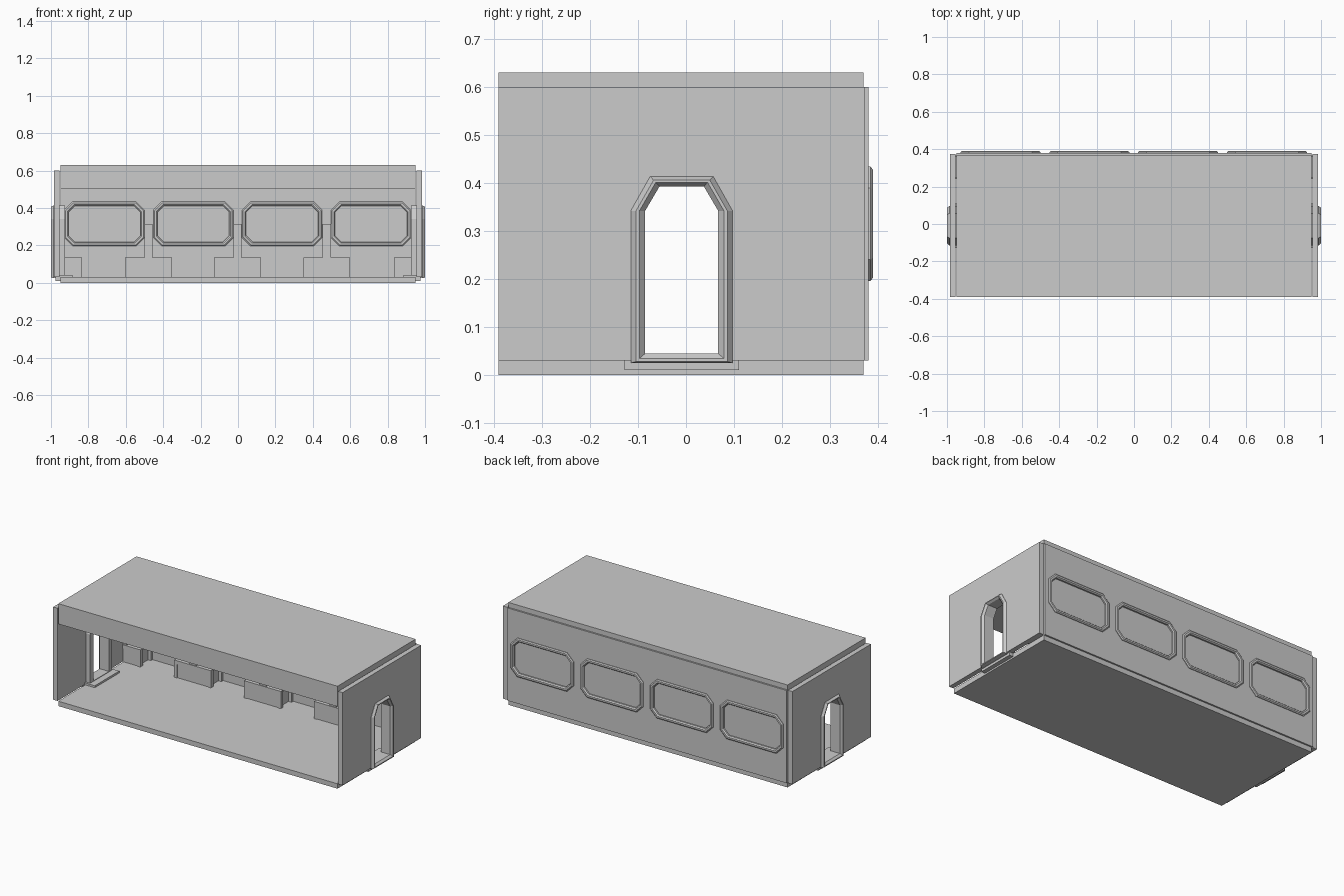
import bpy, bmesh
from mathutils import Matrix

if "Cube" in bpy.data.objects:
    bpy.data.objects.remove(bpy.data.objects["Cube"])

# local (u, v, depth) -> world axes
BACK = Matrix(((1, 0, 0), (0, 0, 1), (0, 1, 0))).to_4x4()
END = Matrix(((0, 0, 1), (1, 0, 0), (0, 1, 0))).to_4x4()


def finish(name, bm):
    bmesh.ops.recalc_face_normals(bm, faces=bm.faces)
    me = bpy.data.meshes.new(name)
    bm.to_mesh(me)
    bm.free()
    ob = bpy.data.objects.new(name, me)
    bpy.context.collection.objects.link(ob)
    return ob


def box(name, x0, x1, y0, y1, z0, z1):
    bm = bmesh.new()
    bmesh.ops.create_cube(bm, size=1)
    for v in bm.verts:
        v.co = ((x0 + x1) / 2 + v.co.x * (x1 - x0),
                (y0 + y1) / 2 + v.co.y * (y1 - y0),
                (z0 + z1) / 2 + v.co.z * (z1 - z0))
    return finish(name, bm)


def plate(name, loops, d0, d1, mat):
    """Flat slab; the first loop is the outline, the rest are holes."""
    bm = bmesh.new()
    edges = []
    for loop in loops:
        vs = [bm.verts.new((u, v, d0)) for u, v in loop]
        edges += [bm.edges.new((vs[i - 1], vs[i])) for i in range(len(vs))]
    bmesh.ops.triangle_fill(bm, use_beauty=True, use_dissolve=False, edges=edges)
    ext = bmesh.ops.extrude_face_region(bm, geom=bm.faces[:], use_keep_orig=True)
    for v in ext["geom"]:
        if isinstance(v, bmesh.types.BMVert):
            v.co.z = d1
    bm.transform(mat)
    return finish(name, bm)


def ring(name, sections, mat):
    """Frame made by joining outlines given as (depth, points) in a closed circuit."""
    bm = bmesh.new()
    rows = [[bm.verts.new((u, v, d)) for u, v in pts] for d, pts in sections]
    for j in range(len(rows)):
        a, b = rows[j - 1], rows[j]
        for i in range(len(a)):
            bm.faces.new((a[i - 1], a[i], b[i], b[i - 1]))
    bm.transform(mat)
    return finish(name, bm)


def rect(u0, u1, v0, v1):
    return [(u0, v0), (u1, v0), (u1, v1), (u0, v1)]


def window(cx, o):
    """Chamfered window outline, shrunk by o."""
    w, h, c, cz = 0.214 - o, 0.119 - o, 0.045 - 0.5 * o, 0.315
    q = [(w, h - c), (w - c, h)]
    pts = q + [(-u, v) for u, v in reversed(q)]
    pts += [(-u, -v) for u, v in pts]
    return [(cx + u, cz + v) for u, v in pts]


def door(o, bottom):
    """Doorway outline with cut top corners, grown by o."""
    w, t, top = 0.076 + o, 0.046 + 0.66 * o, 0.393 + 0.68 * o
    pts = [(-w, bottom), (w, bottom), (w, 0.342), (t, top), (-t, top), (-w, 0.342)]
    return [(u - 0.009, v) for u, v in pts]


# floor and roof
box("floor", -0.95, 0.95, -0.39, 0.37, 0, 0.03)
box("roof", -0.95, 0.95, -0.39, 0.37, 0.505, 0.63)

# back wall with four windows
centres = [-0.714 + 0.475 * i for i in range(4)]
plate("back_wall", [rect(-0.95, 0.95, 0.03, 0.6)] + [window(c, 0.015) for c in centres],
      0.36, 0.38, BACK)
for c in centres:
    ring("window_frame", [(0.378, window(c, 0)), (0.384, window(c, 0)),
                          (0.389, window(c, 0.006)), (0.389, window(c, 0.016)),
                          (0.382, window(c, 0.022)), (0.357, window(c, 0.022)),
                          (0.352, window(c, 0.016)), (0.352, window(c, 0.006)),
                          (0.357, window(c, 0))], BACK)
    plate("window_pane", [window(c, 0.02)], 0.369, 0.373, BACK)

# end walls, door frames and thresholds
for s in (-1, 1):
    plate("end_wall", [rect(-0.39, 0.373, 0.03, 0.6), door(0.015, 0.038)],
          s * 0.955, s * 0.985, END)
    ring("door_frame", [(s * 0.925, door(0.03, 0.025)), (s * 0.987, door(0.03, 0.025)),
                        (s * 1.0, door(0.019, 0.028)), (s * 1.0, door(0.012, 0.034)),
                        (s * 0.988, door(0, 0.045)), (s * 0.925, door(0, 0.045))], END)
    x = sorted((s * 0.94, s * 0.976))
    box("outer_step", *x, -0.128, 0.11, 0.01, 0.03)
    x = sorted((s * 0.885, s * 0.955))
    box("inner_step", *x, -0.128, 0.11, 0.03, 0.042)


def seat(x, s):
    """Bench seat whose back is at x, facing direction s."""
    def part(name, a, b, *yz):
        box(name, *sorted((x + s * a, x + s * b)), *yz)
    part("seat_base", 0.0, 0.105, 0.262, 0.362, 0.03, 0.112)
    for y in (0.24, 0.343):
        part("seat_end_panel", 0.0, 0.106, y + 0.004, y + 0.02, 0.03, 0.13)
        part("seat_arm_top", 0.0, 0.125, y, y + 0.024, 0.112, 0.136)
        part("seat_arm_leg", 0.106, 0.125, y, y + 0.024, 0.03, 0.112)


# back-to-back seats between the windows, single seats at both ends
for x in (-0.478, -0.002, 0.474):
    box("seat_back", x - 0.022, x + 0.022, 0.245, 0.362, 0.03, 0.315)
    for s in (-1, 1):
        seat(x, s)
for s in (-1, 1):
    seat(s * 0.958, -s)
    box("end_seat_back", *sorted((s * 0.958, s * 0.93)), 0.245, 0.362, 0.03, 0.315)
